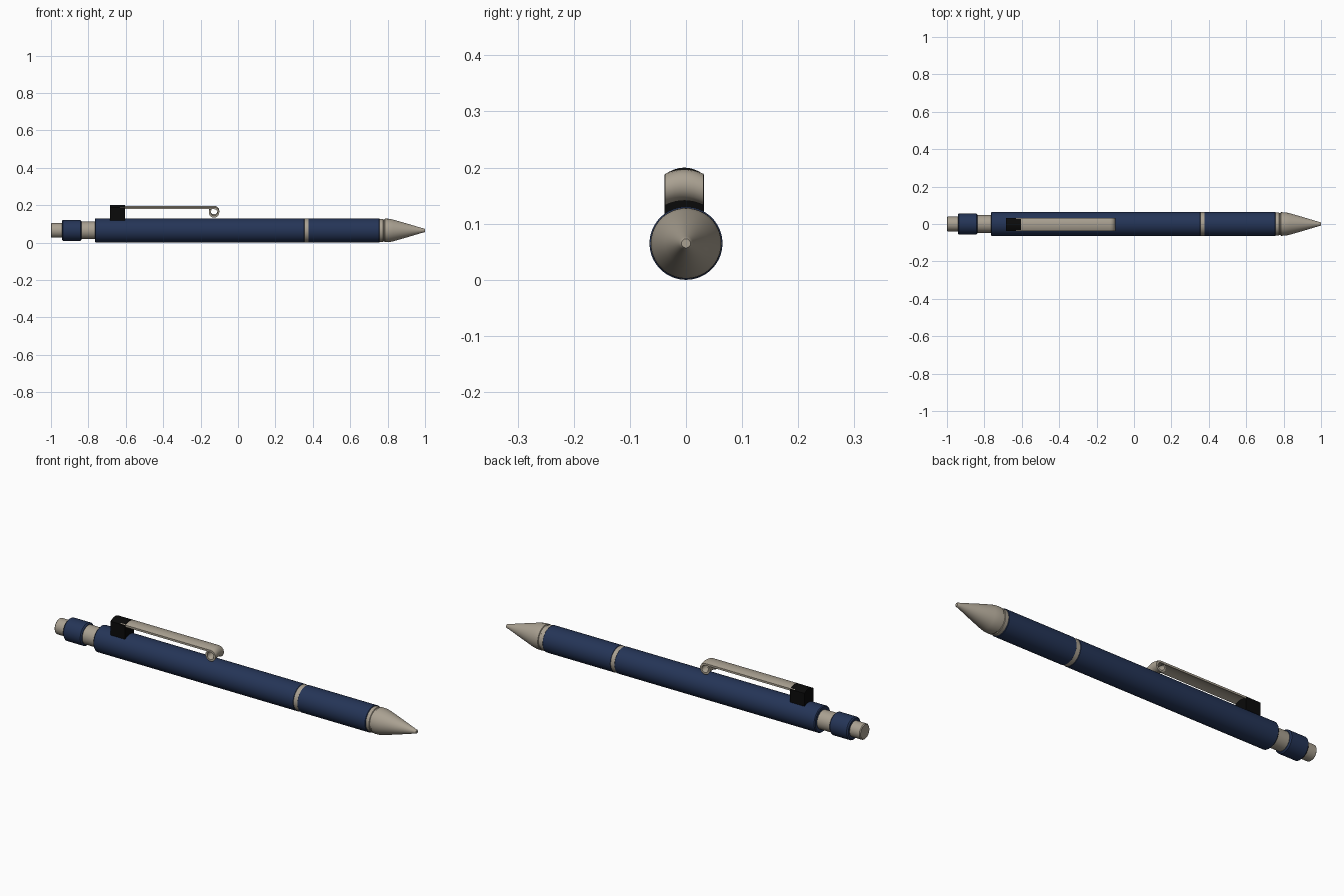
import bpy, bmesh, math

if "Cube" in bpy.data.objects:
    bpy.data.objects.remove(bpy.data.objects["Cube"])

R = 0.065          # barrel radius and axis height
SEG = 64


def material(name, rgb):
    m = bpy.data.materials.new(name)
    m.diffuse_color = (*rgb, 1)
    m.use_nodes = True
    m.node_tree.nodes["Principled BSDF"].inputs["Base Color"].default_value = m.diffuse_color
    return m


NAVY = material("navy_blue", (0.018, 0.035, 0.095))
METAL = material("warm_metal", (0.40, 0.355, 0.285))
BLACK = material("black_plastic", (0.003, 0.003, 0.003))


def finish(name, bm, mat, angle=35):
    bmesh.ops.recalc_face_normals(bm, faces=bm.faces)
    me = bpy.data.meshes.new(name)
    bm.to_mesh(me)
    bm.free()
    ob = bpy.data.objects.new(name, me)
    bpy.context.collection.objects.link(ob)
    me.materials.append(mat)
    bpy.ops.object.select_all(action='DESELECT')
    ob.select_set(True)
    bpy.context.view_layer.objects.active = ob
    bpy.ops.object.shade_smooth_by_angle(angle=math.radians(angle))
    return ob


def skin(bm, rings, caps=True):
    """Join closed rings of points into a tube with end caps."""
    vs = [[bm.verts.new(p) for p in ring] for ring in rings]
    n = len(vs[0])
    for a, b in zip(vs, vs[1:]):
        for i in range(n):
            j = (i + 1) % n
            bm.faces.new((a[i], a[j], b[j], b[i]))
    if caps:
        bm.faces.new(vs[0])
        bm.faces.new(vs[-1])


def lathe(name, profile, mat):
    """Turn an (x, radius) profile around the pen axis."""
    bm = bmesh.new()
    turn = [2 * math.pi * i / SEG for i in range(SEG)]
    skin(bm, [[(x, r * math.cos(a), R + r * math.sin(a)) for a in turn]
              for x, r in profile])
    return finish(name, bm, mat)


def rod(name, x0, x1, r, mat, b=0.004):
    """Cylinder with softened rims."""
    return lathe(name, [(x0, r - b), (x0 + b, r), (x1 - b, r), (x1, r - b)], mat)


# Push button, collar and neck
rod("push_button", -1.0, -0.93, 0.039, METAL)
rod("button_collar", -0.942, -0.837, 0.056, NAVY, 0.006)
rod("neck", -0.845, -0.755, 0.047, METAL, 0.001)

# Barrel halves and the ring between them
rod("upper_barrel", -0.765, 0.357, R, NAVY)
rod("middle_ring", 0.354, 0.379, 0.0635, METAL, 0.001)
rod("lower_barrel", 0.376, 0.757, R, NAVY, 0.002)

# Grooved tip cone
lathe("tip_cone", [(0.752, 0.061), (0.775, 0.062), (0.777, 0.059), (0.783, 0.059),
                   (0.785, 0.063), (0.808, 0.0625), (0.83, 0.058), (0.90, 0.038),
                   (0.985, 0.0125), (0.997, 0.010), (1.0, 0.008)], METAL)

# Clip: arched strip that curls under at its end
YC, HALF, SAG, T = -0.003, 0.034, 0.008, 0.010
STEPS = [-1 + 2 * i / 8 for i in range(9)]


def arch(t):
    return -SAG * t * t


def clip_ring(x, z, nx, nz):
    """Arched cross-section with thickness along (nx, nz)."""
    h = T / 2
    top = [(x + nx * h, YC + HALF * t, z + nz * h + arch(t)) for t in STEPS]
    low = [(x - nx * h, YC + HALF * t, z - nz * h + arch(t)) for t in reversed(STEPS)]
    return top + low


cx, cz, cr = -0.128, 0.169, 0.023
rings = [clip_ring(-0.63, cz + cr, 0, 1)]
for i in range(15):
    a = math.radians(90 - 310 * i / 14)
    c, s = math.cos(a), math.sin(a)
    rings.append(clip_ring(cx + cr * c, cz + cr * s, c, s))
bm = bmesh.new()
skin(bm, rings)
finish("pocket_clip", bm, METAL, 40)

# Clip mount block with arched top, sunk into the barrel
bm = bmesh.new()
section = [(YC + 0.0355 * t, 0.2 + 1.6 * arch(t)) for t in STEPS]
section += [(YC + 0.0355, 0.115), (YC - 0.0355, 0.115)]
skin(bm, [[(x, y, z) for y, z in section] for x in (-0.685, -0.604)])
finish("clip_mount", bm, BLACK)
